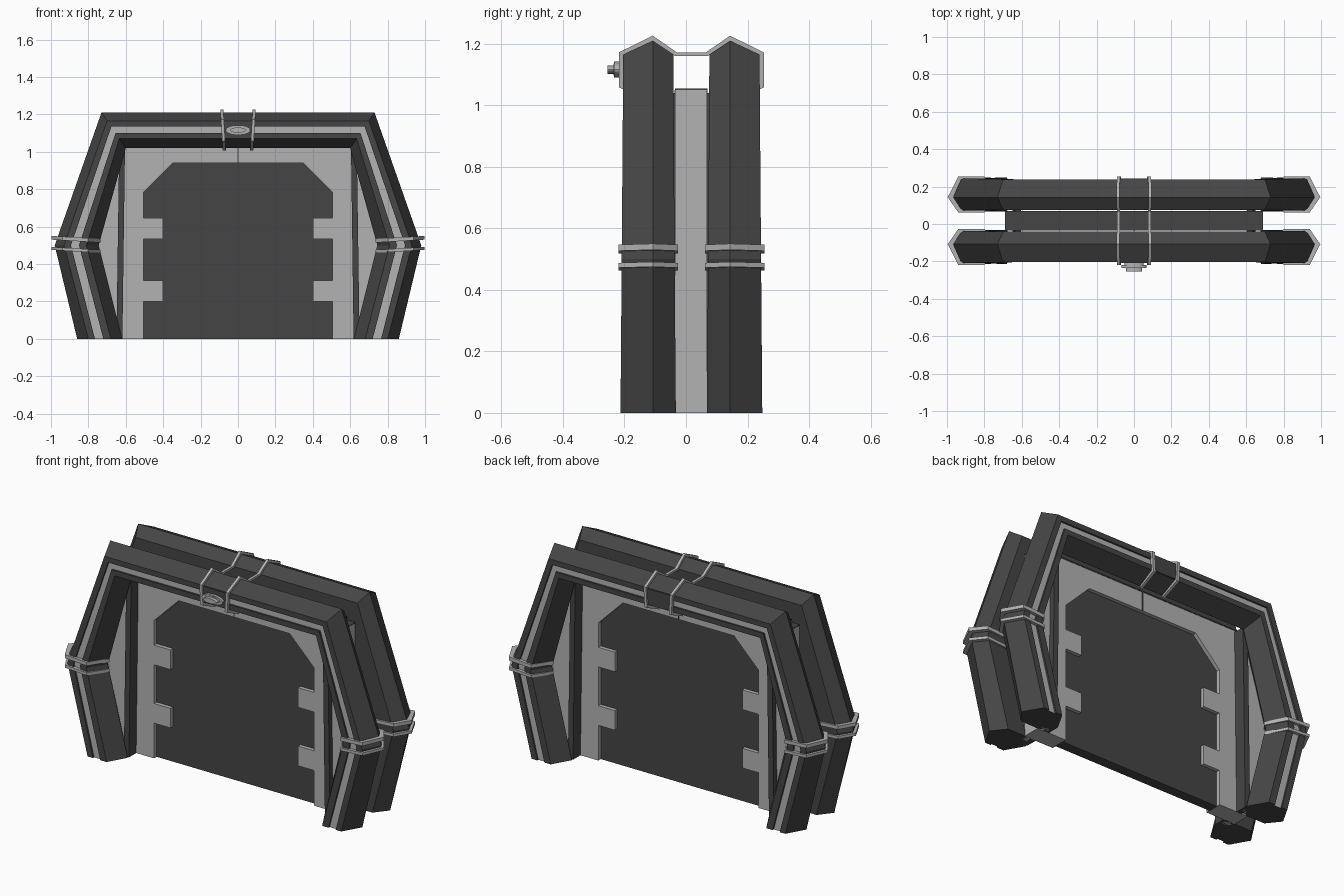
import bpy, bmesh, math
from mathutils import Vector

if "Cube" in bpy.data.objects:
    bpy.data.objects.remove(bpy.data.objects["Cube"])

YC = 0.0175   # plane the front and back halves mirror about


def material(name, v):
    m = bpy.data.materials.new(name)
    m.diffuse_color = (v, v, v, 1)
    m.use_nodes = True
    m.node_tree.nodes["Principled BSDF"].inputs["Base Color"].default_value = m.diffuse_color
    return m


DARK = material("dark_metal", 0.06)
LIGHT = material("light_metal", 0.45)


def flip(p):
    return (p[0], 2 * YC - p[1], p[2])


def make(name, verts, faces, mats, light_faces=()):
    bm = bmesh.new()
    vs = [bm.verts.new(v) for v in verts]
    for i, f in enumerate(faces):
        face = bm.faces.new([vs[k] for k in f])
        face.material_index = 1 if i in light_faces else 0
    bmesh.ops.recalc_face_normals(bm, faces=bm.faces)
    me = bpy.data.meshes.new(name)
    bm.to_mesh(me)
    bm.free()
    for m in mats:
        me.materials.append(m)
    ob = bpy.data.objects.new(name, me)
    bpy.context.collection.objects.link(ob)
    return ob


def prism(name, outline, y0, y1, mat):
    """Extrude an x-z outline from y0 to y1."""
    n = len(outline)
    verts = [(x, y, z) for y in (y0, y1) for x, z in outline]
    faces = [list(range(n)), list(range(n, 2 * n))]
    faces += [[i, (i + 1) % n, n + (i + 1) % n, n + i] for i in range(n)]
    return make(name, verts, faces, [mat])


def box(name, x0, x1, y0, y1, z0, z1, mat):
    return prism(name, [(x0, z0), (x1, z0), (x1, z1), (x0, z1)], y0, y1, mat)


def loft(name, rings, mats, closed=False, light_side=None):
    """Skin equal-length closed sections; cap the ends unless closed."""
    n, m = len(rings[0]), len(rings)
    verts = [p for r in rings for p in r]
    faces, light = [], []
    for s in range(m if closed else m - 1):
        t = (s + 1) % m
        for i in range(n):
            j = (i + 1) % n
            if i == light_side:
                light.append(len(faces))
            faces.append([s * n + i, s * n + j, t * n + j, t * n + i])
    if not closed:
        faces += [list(range(n)), list(range((m - 1) * n, m * n))]
    return make(name, verts, faces, mats, light)


# Rails of the hexagonal arch at foot, knee and corner
FOOT, KNEE, TOP = 0, 1, 2
OUT = [(.86, 0), (.98, .5), (.73, 1.21)]
EDGE_O = [(.80, 0), (.93, .5), (.70, 1.165)]
STRIP_O = [(.765, 0), (.893, .5), (.677, 1.135)]
STRIP_I = [(.72, 0), (.85, .5), (.655, 1.10)]
EDGE_I = [(.68, 0), (.81, .5), (.635, 1.07)]
INN = [(.62, 0), (.745, .5), (.60, 1.02)]
FRONT, BACK, RIDGE = (-.213, -.209, -.204), (-.033, -.037, -.041), -.108


def section(s):
    f, b = FRONT[s], BACK[s]
    pts = [(OUT, RIDGE), (EDGE_O, f), (STRIP_O, f), (STRIP_O, f + .01),
           (STRIP_I, f + .01), (STRIP_I, f), (EDGE_I, f), (INN, RIDGE),
           (EDGE_I, b), (EDGE_O, b)]
    return [(r[s][0], y, r[s][1]) for r, y in pts]


right = [section(s) for s in (FOOT, KNEE, TOP)]
left = [[(-x, y, z) for x, y, z in r] for r in reversed(right)]
arch = right + left
loft("front_arch", arch, [DARK, LIGHT], light_side=3)
loft("back_arch", [[flip(p) for p in r] for r in arch], [DARK, LIGHT], light_side=3)

# Knee bands around each arch leg
for side in (-1, 1):
    for back in (False, True):
        for z0, z1 in ((.467, .483), (.522, .542)):
            rings = []
            for g, z in ((.018, z0), (.018, z1), (-.012, z1), (-.012, z0)):
                hexa = [(.978 + g, RIDGE), (.93 + g * .5, -.209 - g * .6),
                        (.81 - g * .5, -.209 - g * .6), (.745 - g * .5, RIDGE),
                        (.81 - g * .5, -.037 + g * .6), (.93 + g * .5, -.037 + g * .6)]
                ring = [(side * x, y, z + (x - .86) * .06) for x, y in hexa]
                rings.append([flip(p) for p in ring] if back else ring)
            loft("knee_band", rings, [LIGHT], closed=True)

# Straps wrapping over both beams at the top
half = [(-.108, 1.008), (-.218, 1.058), (-.218, 1.172), (-.108, 1.226), (-.03, 1.172)]
half_in = [(-.108, 1.026), (-.200, 1.07), (-.200, 1.163), (-.108, 1.208), (-.036, 1.160)]
outer = half + [(2 * YC - y, z) for y, z in reversed(half)]
inner = half_in + [(2 * YC - y, z) for y, z in reversed(half_in)]
for side in (-1, 1):
    rings = []
    for (y, z), (yi, zi) in zip(outer, inner):
        x = .073 + (z - 1) * .06
        rings.append([(side * (x - .008), y, z), (side * (x + .008), y, z),
                      (side * (x + .008), yi, zi), (side * (x - .008), yi, zi)])
    loft("top_strap", rings, [LIGHT])

# Cover plates between the straps
for y in (-.208, 2 * YC + .194):
    box("strap_cover", -.072, .072, y, y + .014, 1.072, 1.162, DARK)

# Oval lamp on the front cover: stacked discs
for name, rx, rz, y0, y1 in (("lamp_base", .05, .02, -.205, -.236),
                             ("lamp_rim", .066, .026, -.218, -.234),
                             ("lamp_lens", .042, .014, -.234, -.255)):
    oval = [(rx * math.cos(a), 1.116 + rz * math.sin(a))
            for a in (i * math.tau / 24 for i in range(24))]
    prism(name, oval, y0, y1, LIGHT)

# Light door surround with a chamfered opening
wall = [(.505, 0), (.69, 0), (.69, 1.05), (0, 1.05), (0, .94), (.35, .94), (.505, .785)]
for side in (-1, 1):
    prism("door_surround", [(side * x, z) for x, z in wall], -.035, .068, LIGHT)
box("surround_cap", -.69, .69, -.036, .07, 1.048, 1.055, DARK)
for y in (-.037, .066):
    box("lintel_seam", -.003, .003, y, y + .004, .94, 1.05, DARK)

# Door leaf and hinge blocks
door = [(-.51, 0), (.51, 0), (.51, .785), (.35, .945), (-.35, .945), (-.51, .785)]
prism("door", door, -.012, .046, DARK)
for side in (-1, 1):
    for z in (.2, .533):
        box("hinge_block", min(side * .402, side * .51), max(side * .402, side * .51),
            -.034, .067, z, z + .112, LIGHT)

# Jamb posts and side fillers joining the arches to the surround
for side in (-1, 1):
    for y0, y1, f0, f1 in ((-.10, -.03, -.07, -.045), (.065, .135, .08, .105)):
        post = [(.618, 0), (.65, 0), (.635, 1.04), (.604, 1.04)]
        prism("jamb_post", [(side * x, z) for x, z in post], y0, y1, DARK)
        filler = [(.635, 0), (.68, 0), (.79, .5), (.635, 1.05)]
        prism("side_filler", [(side * x, z) for x, z in filler], f0, f1, LIGHT)
